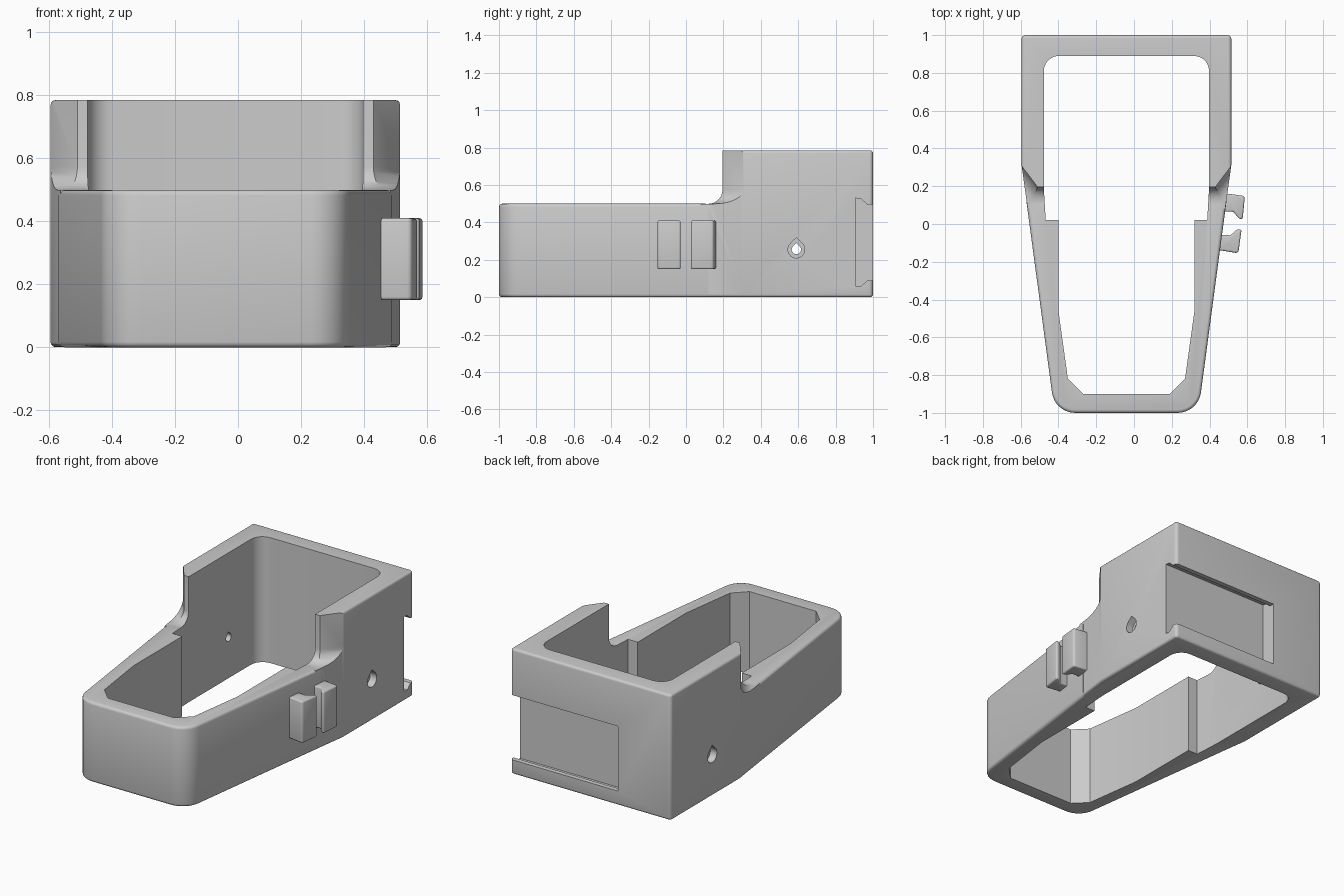
import bpy, bmesh, math
from mathutils import Vector

if "Cube" in bpy.data.objects:
    bpy.data.objects.remove(bpy.data.objects["Cube"])

CX = -0.04  # symmetry axis of the frame


def rounded(pts, seg=6):
    """Outline from (x, y[, radius]) points, with arcs at the given corners."""
    out = []
    for i, p in enumerate(pts):
        c = Vector(p[:2])
        r = p[2] if len(p) > 2 else 0
        if not r:
            out.append(tuple(c))
            continue
        a = (Vector(pts[i - 1][:2]) - c).normalized()
        b = (Vector(pts[(i + 1) % len(pts)][:2]) - c).normalized()
        half = a.angle(b) / 2
        mid = c + (a + b).normalized() * (r / math.sin(half))
        t = r / math.tan(half)
        u, v = c + a * t - mid, c + b * t - mid
        w = u.angle(v)
        for k in range(seg + 1):
            f = k / seg
            q = mid + (u * math.sin((1 - f) * w) + v * math.sin(f * w)) / math.sin(w)
            out.append(tuple(q))
    return out


def mirrored(half):
    """Full outline from right-hand points (half width, y[, radius])."""
    right = [(CX + p[0], *p[1:]) for p in half]
    left = [(CX - p[0], *p[1:]) for p in reversed(half)]
    return right + left


def prism(name, pts, lo, hi, axis='z', bevel=0, edge_test=None, seg=3):
    """Extrude an outline along z or x, optionally rounding its rim edges."""
    bm = bmesh.new()
    rings = []
    for h in (lo, hi):
        rings.append([bm.verts.new((a, b, h) if axis == 'z' else (h, a, b)) for a, b in pts])
    caps = [bm.faces.new(r) for r in rings]
    n = len(pts)
    for i in range(n):
        j = (i + 1) % n
        bm.faces.new((rings[0][i], rings[0][j], rings[1][j], rings[1][i]))
    bmesh.ops.recalc_face_normals(bm, faces=bm.faces)
    if bevel:
        edges = [e for f in caps for e in f.edges if edge_test is None or edge_test(e)]
        bmesh.ops.bevel(bm, geom=edges, offset=bevel, segments=seg, profile=0.5,
                        affect='EDGES', clamp_overlap=True)
    me = bpy.data.meshes.new(name)
    bm.to_mesh(me)
    bm.free()
    ob = bpy.data.objects.new(name, me)
    bpy.context.collection.objects.link(ob)
    return ob


def boolean(ob, other, op='DIFFERENCE'):
    m = ob.modifiers.new(op, 'BOOLEAN')
    m.operation, m.solver, m.object = op, 'EXACT', other
    bpy.context.view_layer.objects.active = ob
    bpy.ops.object.modifier_apply(modifier=m.name)
    bpy.data.objects.remove(other, do_unlink=True)


def teardrop(y, z, r):
    arc = [math.radians(135 + 270 * k / 20) for k in range(21)]
    return [(y + r * math.cos(a), z + r * math.sin(a)) for a in arc] + [(y, z + r * 1.41)]


# tall rear block, with its front ends cut back and filleted
frame = prism('frame', rounded(mirrored([(0.523, 0.08), (0.555, 0.31), (0.555, 1.0, 0.02)])),
              0.0005, 0.785, bevel=0.015)
step = prism('step_cutter', mirrored([(0.66, -1.2), (0.66, 0.446), (0.47, 0.195)]), 0.4995, 1.0,
             bevel=0.075, seg=7,
             edge_test=lambda e: all(v.co.z < 0.6 and v.co.y > 0.1 for v in e.verts))
boolean(frame, step)

# low tapered front block
front = prism('front_block', rounded(mirrored([(0.38, -1.0, 0.125), (0.5296, 0.12)]), 8),
              0, 0.5, bevel=0.017)
boolean(frame, front, 'UNION')

# through cavity with wall steps and chamfered front corners
cavity = prism('cavity_cutter', rounded(mirrored([
    (0.23, -0.9), (0.31, -0.82), (0.36, -0.46), (0.36, 0.02),
    (0.4275, 0.02), (0.4375, 0.19), (0.4375, 0.89, 0.08)])), -0.1, 0.9)
boolean(frame, cavity)

# undercut slot in the back, open on the right
slot = prism('slot_cutter', [(1.05, 0.09), (0.97, 0.09), (0.937, 0.06), (0.905, 0.06),
                             (0.905, 0.53), (0.937, 0.525), (0.97, 0.495), (1.05, 0.495)],
             -0.23, 0.6, 'x')
boolean(frame, slot)

# teardrop screw holes with wider outer recesses
boolean(frame, prism('hole_cutter', teardrop(0.59, 0.255, 0.025), -0.8, 0.8, 'x'))
for side in (-1, 1):
    a, b = sorted((CX + side * 0.51, CX + side * 0.7))
    boolean(frame, prism('recess_cutter', teardrop(0.59, 0.255, 0.045), a, b, 'x'))

# pair of clip jaws on the right wall
rear_jaw = prism('rear_clip_jaw', rounded([
    (0.46, 0.16), (0.50, 0.16), (0.587, 0.148, 0.015), (0.575, 0.022, 0.01),
    (0.555, 0.03, 0.01), (0.525, 0.065, 0.01), (0.46, 0.065)], 4), 0.15, 0.41, bevel=0.01)
front_jaw = prism('front_clip_jaw', rounded([
    (0.43, -0.14), (0.46, -0.14), (0.552, -0.155, 0.015), (0.57, -0.027, 0.01),
    (0.545, -0.03, 0.01), (0.51, -0.06, 0.01), (0.44, -0.055)], 4), 0.15, 0.41, bevel=0.01)

for ob in (frame, rear_jaw, front_jaw):
    bpy.ops.object.select_all(action='DESELECT')
    ob.select_set(True)
    bpy.context.view_layer.objects.active = ob
    bpy.ops.object.shade_smooth_by_angle(angle=math.radians(32))
